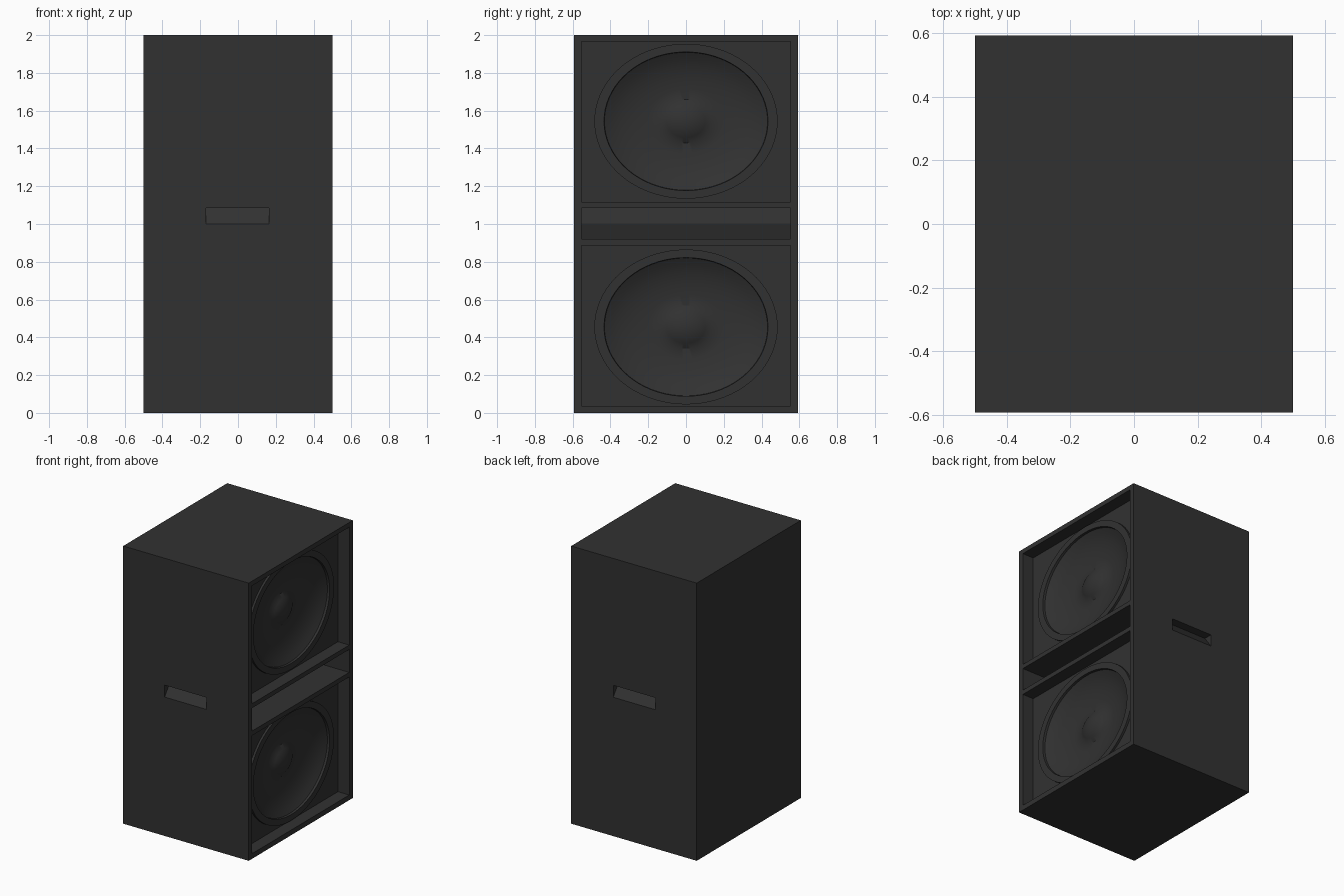
import bpy, bmesh, math

if "Cube" in bpy.data.objects:
    bpy.data.objects.remove(bpy.data.objects["Cube"])

mat = bpy.data.materials.new("charcoal black")
mat.diffuse_color = (0.031, 0.031, 0.031, 1)
mat.use_nodes = True
mat.node_tree.nodes["Principled BSDF"].inputs["Base Color"].default_value = mat.diffuse_color


def make(name, bm):
    bmesh.ops.recalc_face_normals(bm, faces=bm.faces)
    me = bpy.data.meshes.new(name)
    bm.to_mesh(me)
    bm.free()
    ob = bpy.data.objects.new(name, me)
    bpy.context.collection.objects.link(ob)
    me.materials.append(mat)
    return ob


def extrude(name, points, offset):
    """Fill an outline of 3D points and extrude it by an offset."""
    bm = bmesh.new()
    f = bm.faces.new([bm.verts.new(p) for p in points])
    ext = bmesh.ops.extrude_face_region(bm, geom=[f])["geom"]
    bmesh.ops.translate(bm, vec=offset,
                        verts=[v for v in ext if isinstance(v, bmesh.types.BMVert)])
    return make(name, bm)


def prism_y(name, xz, y0, y1):
    return extrude(name, [(x, y0, z) for x, z in xz], (0, y1 - y0, 0))


def box(name, x0, x1, y0, y1, z0, z1):
    return prism_y(name, [(x0, z0), (x1, z0), (x1, z1), (x0, z1)], y0, y1)


def lathe(name, profile, z, n=72):
    """Elliptical lathe about the x axis; profile is (radius, x)."""
    bm = bmesh.new()
    rings = []
    for r, x in profile:
        if r == 0:
            rings.append([bm.verts.new((x, 0, z))] * n)
        else:
            rings.append([bm.verts.new((x, r * 0.485 * math.cos(a), z + r * 0.41 * math.sin(a)))
                          for a in (2 * math.pi * i / n for i in range(n))])
    for a, b in zip(rings, rings[1:]):
        for i in range(n):
            j = (i + 1) % n
            bm.faces.new(list(dict.fromkeys((a[i], a[j], b[j], b[i]))))
    return make(name, bm)


# Cabinet block and everything cut out of it
cabinet = box("cabinet", -0.5, 0.5, -0.592, 0.592, 0, 2)
FRONT = 0.41         # baffle plane behind the front rim
CENTRES = {"lower": 0.455, "upper": 1.544}
cutters = [
    box("lower_recess", FRONT, 0.6, -0.552, 0.552, 0.037, 0.887),
    box("upper_recess", FRONT, 0.6, -0.552, 0.552, 1.117, 1.966),
    # port slot with a shallow wedge shaped back wall
    prism_y("port_slot", [(0.6, 0.92), (0.6, 1.085), (0.275, 1.085), (0.3, 1.003), (0.275, 0.92)],
            -0.552, 0.552),
]
# handle pockets with a floor that slopes up towards the inside
for s in (-1, 1):
    yz = [(0.592, 1.0), (0.7, 1.0), (0.7, 1.086), (0.53, 1.086)]
    cutters.append(extrude("handle_pocket", [(-0.17, s * y, z) for y, z in yz], (0.335, 0, 0)))
for label, z in CENTRES.items():
    cutters.append(lathe(label + "_driver_hole",
                         [(0, 0.2), (0.95, 0.2), (0.95, 0.45), (0, 0.45)], z))

bpy.context.view_layer.objects.active = cabinet
for c in cutters:
    m = cabinet.modifiers.new("cut", 'BOOLEAN')
    m.operation, m.solver, m.object = 'DIFFERENCE', 'EXACT', c
    bpy.ops.object.modifier_apply(modifier=m.name)
    bpy.data.objects.remove(c)

# Drivers: raised rim, curved cone and centre dome
profile = [(0, -0.027), (0.07, -0.029), (0.14, -0.036), (0.21, -0.048), (0.28, -0.066),
           (0.42, -0.063), (0.56, -0.055), (0.7, -0.04), (0.81, -0.02), (0.89, 0.0),
           (0.895, 0.016), (1.0, 0.016), (1.0, -0.002)]
for label, z in CENTRES.items():
    d = lathe(label + "_driver", [(r, FRONT + x) for r, x in profile], z)
    # face the open shell towards the front
    me = d.data
    if sum(p.normal.x * p.area for p in me.polygons) < 0:
        me.flip_normals()
    bpy.ops.object.select_all(action='DESELECT')
    d.select_set(True)
    bpy.context.view_layer.objects.active = d
    bpy.ops.object.shade_smooth_by_angle(angle=math.radians(35))
